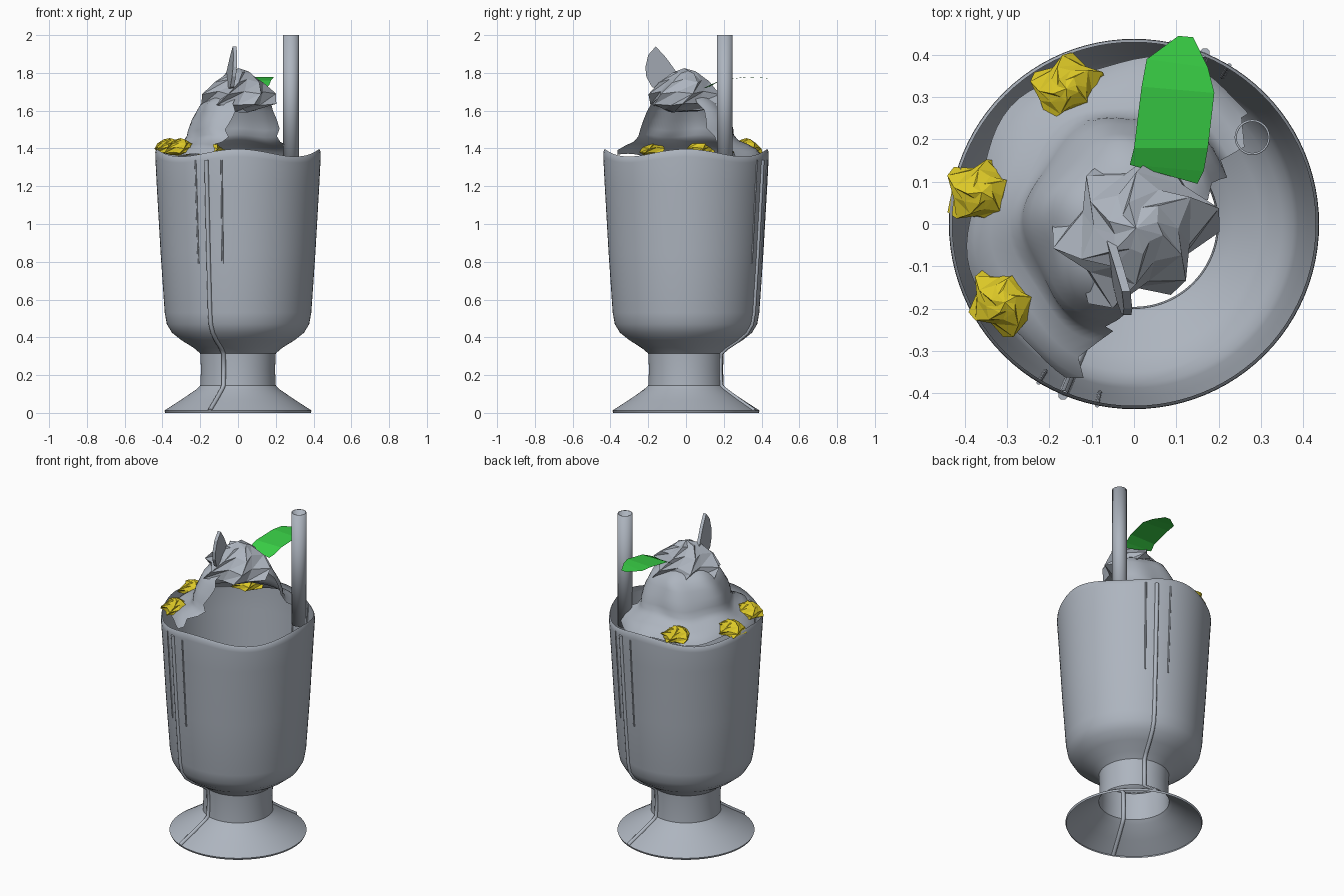
import bpy, bmesh, math
from math import sin, cos, pi, radians

if "Cube" in bpy.data.objects:
    bpy.data.objects.remove(bpy.data.objects["Cube"])


def material(name, rgb):
    m = bpy.data.materials.new(name)
    m.diffuse_color = (*rgb, 1)
    m.use_nodes = True
    m.node_tree.nodes["Principled BSDF"].inputs["Base Color"].default_value = m.diffuse_color
    return m


GREY = material("pale_grey", (0.42, 0.46, 0.52))
YELLOW = material("yellow", (0.72, 0.58, 0.02))
GREEN = material("leaf_green", (0.04, 0.62, 0.06))


def make(name, verts, faces, mat, smooth=None):
    me = bpy.data.meshes.new(name)
    me.from_pydata(verts, [], faces)
    bm = bmesh.new()
    bm.from_mesh(me)
    bmesh.ops.remove_doubles(bm, verts=bm.verts, dist=1e-5)
    bmesh.ops.recalc_face_normals(bm, faces=bm.faces)
    bm.to_mesh(me)
    bm.free()
    me.materials.append(mat)
    ob = bpy.data.objects.new(name, me)
    bpy.context.collection.objects.link(ob)
    if smooth:
        bpy.ops.object.select_all(action='DESELECT')
        ob.select_set(True)
        bpy.context.view_layer.objects.active = ob
        bpy.ops.object.shade_smooth_by_angle(angle=radians(smooth))
    return ob


def grid(point, rows, cols):
    """Sheet of quads from point(row, col)."""
    verts = [point(i, j) for i in range(rows) for j in range(cols)]
    faces = [(i * cols + j, i * cols + j + 1, (i + 1) * cols + j + 1, (i + 1) * cols + j)
             for i in range(rows - 1) for j in range(cols - 1)]
    return verts, faces


# Footed glass: thin open shell with a wavy rim
GLASS = [(0.385, 0.0), (0.39, 0.012), (0.30, 0.07), (0.22, 0.125), (0.20, 0.145), (0.196, 0.23),
         (0.20, 0.315), (0.235, 0.345), (0.30, 0.385), (0.35, 0.425), (0.377, 0.47),
         (0.388, 0.53), (0.41, 0.85), (0.43, 1.2), (0.438, 1.34), (0.437, 1.365), (0.43, 1.377)]


def glass_point(i, j):
    r, z = GLASS[i]
    a = 2 * pi * j / 96
    wave = 0.02 * cos(4 * a) * max(0, (z - 1.2) / 0.177)
    return r * cos(a), r * sin(a), z + wave


make("glass", *grid(glass_point, len(GLASS), 97), GREY, 35)


# Raised mould seams, three on each of two opposite sides
def seam(name, angle, start, radius):
    cu = bpy.data.curves.new(name, 'CURVE')
    cu.dimensions = '3D'
    cu.bevel_depth = radius
    cu.bevel_resolution = 2
    cu.use_fill_caps = True
    pts = [p for p in GLASS[1:15] if p[1] >= start]
    if start > 0.1:
        pts.insert(0, (0.406, start))
    sp = cu.splines.new('POLY')
    sp.points.add(len(pts) - 1)
    for p, (r, z) in zip(sp.points, pts):
        p.co = (r * cos(angle), r * sin(angle), z, 1)
    cu.materials.append(GREY)
    ob = bpy.data.objects.new(name, cu)
    bpy.context.collection.objects.link(ob)


for side, base in (("front", 247.5), ("back", 67.5)):
    seam(side + "_seam_main", radians(base), 0, 0.012)
    seam(side + "_seam_left", radians(base - 8.5), 0.79, 0.005)
    seam(side + "_seam_right", radians(base + 11), 0.79, 0.005)

# Whipped cream: dome shell, open at the front right
CREAM = [(0.39, 1.36), (0.37, 1.39), (0.33, 1.415), (0.285, 1.435), (0.262, 1.465), (0.255, 1.50),
         (0.238, 1.55), (0.212, 1.60), (0.19, 1.64), (0.13, 1.68), (0.0, 1.70)]


def cream_point(i, j):
    r, z = CREAM[i]
    t = i / (len(CREAM) - 1)
    ragged = 4 * sin(i * 2.1)
    a0, a1 = 44 - 28 * t + ragged, 246 + 24 * t + ragged
    a = radians(a0 + (a1 - a0) * j / 48)
    r *= 1 + 0.035 * sin(6 * a + 4 * t)
    return r * cos(a), r * sin(a), z + 0.012 * sin(5 * a) * (1 - t)


make("whipped_cream", *grid(cream_point, len(CREAM), 49), GREY, 50)


# Twisted, faceted star swirl
def swirl(name, loc, size, height, turn, mat, lobes=6):
    n = lobes * 2
    rings = [(0.55, 0.0), (0.98, 0.14), (0.95, 0.42), (0.68, 0.70), (0.34, 0.9)]
    verts, faces = [], []
    for i, (r, z) in enumerate(rings):
        for j in range(n):
            a = 2 * pi * j / n + turn + 0.28 * i
            k = r * size * (1.08 if j % 2 else 0.78) * (1 + 0.1 * sin(2 * a + turn))
            verts.append((loc[0] + k * cos(a), loc[1] + k * sin(a),
                          loc[2] + height * (z + 0.04 * sin(3 * j + i))))
    for i in range(len(rings) - 1):
        for j in range(n):
            a, b = i * n + j, i * n + (j + 1) % n
            faces += [(a, b, b + n), (a, b + n, a + n)]
    top = len(verts)
    verts.append((loc[0], loc[1], loc[2] + height))
    last = (len(rings) - 1) * n
    faces += [(last + j, last + (j + 1) % n, top) for j in range(n)]
    faces.append(tuple(reversed(range(n))))
    make(name, verts, faces, mat)


swirl("cream_peak", (0.005, -0.01, 1.60), 0.185, 0.225, 0.2, GREY)
for k, (x, y) in enumerate([(-0.16, 0.32), (-0.36, 0.075), (-0.305, -0.185)]):
    swirl("yellow_topping_%d" % (k + 1), (x, y, 1.365), 0.084, 0.09, 0.5 + k, YELLOW, 5)

# Straw: hollow tube
tube = make("straw", *grid(lambda i, j: (0.28 + 0.042 * cos(2 * pi * j / 24),
                                         0.205 + 0.042 * sin(2 * pi * j / 24),
                                         (1.30, 2.0)[i]), 2, 25), GREY, 40)
wall = tube.modifiers.new("wall", 'SOLIDIFY')
wall.thickness = 0.005

# Wafer: fan-shaped slab, slightly turned
FAN = [(-0.09, 1.70), (-0.18, 1.725), (-0.21, 1.78), (-0.215, 1.83), (-0.20, 1.895),
       (-0.16, 1.94), (-0.105, 1.88), (-0.04, 1.79)]
n = len(FAN)
verts = [(-0.06 - 0.2 * y + 0.08 * (z - 1.82) + s, y, z) for s in (-0.01, 0.01) for y, z in FAN]
faces = [tuple(range(n)), tuple(range(n, 2 * n))]
faces += [(i, (i + 1) % n, (i + 1) % n + n, i + n) for i in range(n)]
make("wafer", verts, faces, GREY)

# Leaf: thin arched blade, rows of (y left, x left, y right, x right, z)
LEAF = [(0.105, 0.115, 0.095, 0.15, 1.72), (0.14, -0.01, 0.125, 0.165, 1.735),
        (0.18, 0.0, 0.18, 0.175, 1.76), (0.325, 0.018, 0.31, 0.19, 1.778),
        (0.39, 0.03, 0.37, 0.175, 1.776), (0.445, 0.105, 0.442, 0.14, 1.77)]
make("leaf", *grid(lambda i, j: (LEAF[i][1 + 2 * j], LEAF[i][2 * j], LEAF[i][4]), len(LEAF), 2), GREEN)
